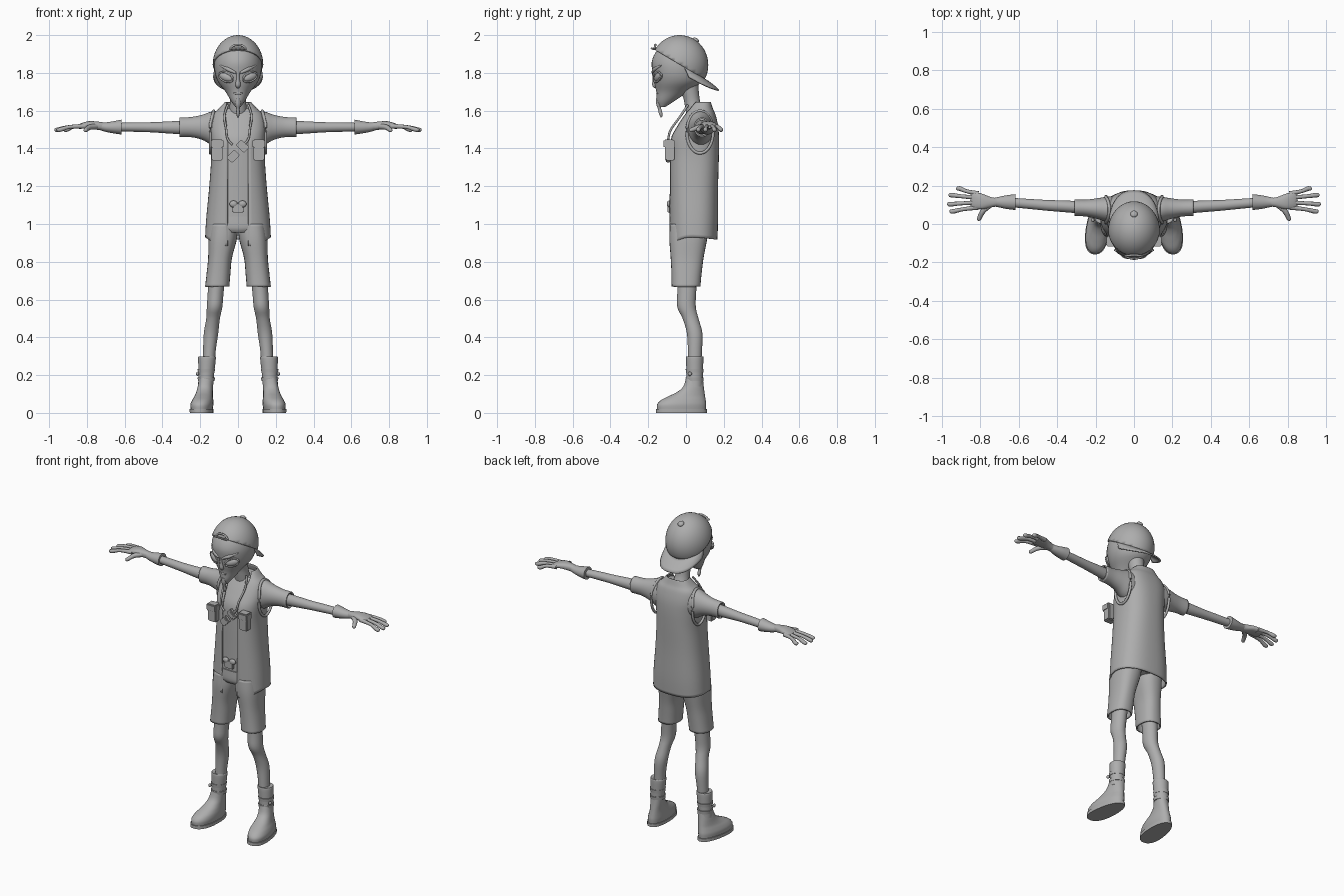
import bpy, bmesh, math
from mathutils import Vector, Matrix

if "Cube" in bpy.data.objects:
    bpy.data.objects.remove(bpy.data.objects["Cube"])

GREY = (0.42, 0.42, 0.42, 1)
grey = bpy.data.materials.new("plain grey")
grey.use_nodes = True
grey.diffuse_color = GREY
grey.node_tree.nodes["Principled BSDF"].inputs["Base Color"].default_value = GREY


def finish(bm, name, mirror=False, thick=0, subsurf=0):
    """Turn a bmesh into a smooth, optionally mirrored and thickened part."""
    bmesh.ops.recalc_face_normals(bm, faces=bm.faces)
    me = bpy.data.meshes.new(name)
    bm.to_mesh(me)
    bm.free()
    me.materials.append(grey)
    ob = bpy.data.objects.new(name, me)
    bpy.context.collection.objects.link(ob)
    if thick:
        m = ob.modifiers.new("Thickness", 'SOLIDIFY')
        m.thickness = thick
        m.offset = -1
    if subsurf:
        ob.modifiers.new("Smooth", 'SUBSURF').levels = subsurf
    if mirror:
        ob.modifiers.new("Mirror", 'MIRROR').use_mirror_merge = False
    bpy.ops.object.select_all(action='DESELECT')
    ob.select_set(True)
    bpy.context.view_layer.objects.active = ob
    bpy.ops.object.shade_smooth_by_angle(angle=math.radians(42))
    return ob


def power(v, p):
    return math.copysign(abs(v) ** (2 / p), v)


def refine(rings, steps=4):
    """Catmull-Rom interpolation between section rings."""
    out = []
    for i in range(len(rings) - 1):
        quad = [Vector(rings[max(0, min(len(rings) - 1, i + k))]) for k in (-1, 0, 1, 2)]
        a, b, c, d = quad
        for s in range(steps):
            t = s / steps
            out.append(0.5 * (2 * b + (c - a) * t + (2 * a - 5 * b + 4 * c - d) * t * t
                              + (3 * b - a - 3 * c + d) * t ** 3))
    return out + [Vector(rings[-1])]


def bridge(bm, rows, closed):
    n = len(rows[0])
    for r0, r1 in zip(rows, rows[1:]):
        for j in range(n if closed else n - 1):
            k = (j + 1) % n
            bm.faces.new((r0[j], r0[k], r1[k], r1[j]))


def loft(name, rings, axis='z', p=2, n=28, caps=True, smooth=True, warp=None, **kw):
    """Rings are (position, centre 1, centre 2, radius 1, radius 2)."""
    bm = bmesh.new()
    rows = []
    for t, c1, c2, r1, r2 in (refine(rings) if smooth else rings):
        row = []
        for j in range(n):
            a = math.tau * j / n
            u, v = c1 + r1 * power(math.cos(a), p), c2 + r2 * power(math.sin(a), p)
            co = Vector((u, v, t) if axis == 'z' else (t, u, v))
            row.append(bm.verts.new(warp(co) if warp else co))
        rows.append(row)
    bridge(bm, rows, True)
    if caps:
        bm.faces.new(rows[0])
        bm.faces.new(rows[-1])
    return finish(bm, name, **kw)


def ball(name, loc, size, rot=(0, 0, 0), **kw):
    bm = bmesh.new()
    bmesh.ops.create_uvsphere(bm, u_segments=24, v_segments=14, radius=1)
    place(bm, loc, size, rot)
    return finish(bm, name, **kw)


def place(bm, loc, size, rot):
    e = Matrix.Rotation(rot[2], 4, 'Z') @ Matrix.Rotation(rot[1], 4, 'Y') @ Matrix.Rotation(rot[0], 4, 'X')
    bm.transform(Matrix.Translation(loc) @ e @ Matrix.Diagonal((*size, 1)))


def box(name, loc, size, rot=(0, 0, 0), bevel=0.006, **kw):
    bm = bmesh.new()
    bmesh.ops.create_cube(bm, size=1)
    place(bm, loc, size, rot)
    bmesh.ops.bevel(bm, geom=bm.edges[:], offset=bevel, segments=2, affect='EDGES')
    return finish(bm, name, **kw)


def tube(name, pts, radii, closed=False, n=10, **kw):
    """Round tube along a smoothed path with varying radius."""
    rings = [(*q, r) for q, r in zip(pts, radii)]
    path = [Vector(q) for q in rings] if closed else refine(rings)
    bm = bmesh.new()
    rows = []
    for i, q in enumerate(path):
        prev = path[i - 1] if closed else path[max(i - 1, 0)]
        nxt = path[(i + 1) % len(path)] if closed else path[min(i + 1, len(path) - 1)]
        rot = (nxt - prev).to_3d().to_track_quat('Z', 'Y')
        rows.append([bm.verts.new(q.to_3d() + rot @ Vector((math.cos(math.tau * j / n), math.sin(math.tau * j / n), 0)) * q[3])
                     for j in range(n)])
    bridge(bm, rows + rows[:1] if closed else rows, True)
    if not closed:
        bm.faces.new(rows[0])
        bm.faces.new(rows[-1])
    return finish(bm, name, **kw)


# Head, neck and face
loft("head", [(1.62, 0, -.125, .014, .016), (1.65, 0, -.108, .036, .046), (1.70, 0, -.073, .066, .084),
              (1.75, 0, -.045, .104, .124), (1.80, 0, -.04, .122, .137), (1.86, 0, -.037, .124, .144),
              (1.92, 0, -.035, .105, .118), (1.97, 0, -.035, .05, .06)], n=36)
loft("neck", [(1.54, 0, .07, .06, .06), (1.62, 0, .04, .045, .045), (1.67, 0, .028, .043, .043),
              (1.74, 0, .01, .05, .055)])
ball("eyes", (.064, -.146, 1.778), (.042, .017, .022), (0, -.35, .45), mirror=True)
eye_rot = Matrix.Rotation(.45, 3, 'Z') @ Matrix.Rotation(-.35, 3, 'Y')
rim = [Vector((.064, -.153, 1.778)) + eye_rot @ Vector((.042 * math.cos(math.tau * i / 24), 0, .024 * math.sin(math.tau * i / 24)))
       for i in range(24)]
tube("eyelids", rim, [.005] * 24, closed=True, mirror=True)
tube("brows", [(.012, -.176, 1.80), (.05, -.166, 1.818), (.095, -.13, 1.84)], [.006, .011, .004], mirror=True)
tube("nose", [(0, -.172, 1.80), (0, -.168, 1.765), (0, -.165, 1.735), (0, -.155, 1.722)], [.008, .01, .014, .006])
ball("lips", (0, -.148, 1.692), (.026, .010, .008))
tube("goatee", [(0, -.147, 1.665), (0, -.143, 1.635), (0, -.14, 1.61), (0, -.134, 1.585), (0, -.13, 1.565)],
     [.012, .015, .009, .010, .004])

# Backward cap: dome cut by a slanted plane, brim, button and front strap
SLOPE = .59
def cap_edge(y):
    return 1.925 - SLOPE * (y + .17)

bm = bmesh.new()
bmesh.ops.create_uvsphere(bm, u_segments=40, v_segments=24, radius=1)
place(bm, (0, -.034, 1.842), (.134, .152, .158), (0, 0, 0))
bmesh.ops.bisect_plane(bm, geom=bm.verts[:] + bm.edges[:] + bm.faces[:], plane_co=(0, 0, cap_edge(0)),
                       plane_no=(0, SLOPE, 1), clear_inner=True)
finish(bm, "cap_dome", thick=.008)

bm = bmesh.new()
rows = []
for v in range(6):
    row = []
    for u in range(25):
        a = math.radians(-80 + 160 * u / 24)
        x = (.124 + .002 * v) * power(math.sin(a), 2 + .08 * v)
        y = -.034 + .135 * math.cos(a) + .075 * v / 5 * abs(math.cos(a)) ** .6
        row.append(bm.verts.new((x, y, cap_edge(y) + .004 - 1.6 * x * x * v / 5 - .014 * (v / 5) ** 2)))
    rows.append(row)
bridge(bm, rows, False)
finish(bm, "cap_brim", thick=.008)
ball("cap_button", (0, .052, 1.973), (.019, .019, .012), (-.5, 0, 0))
tube("cap_strap", [(-.045, -.167, 1.925), (-.02, -.163, 1.946), (.02, -.163, 1.946), (.045, -.167, 1.925)], [.006] * 4)
tube("cap_band", [(-.044, -.172, 1.925), (0, -.182, 1.93), (.044, -.172, 1.925)], [.005] * 3)

# Shirt body and sleeves
BODY = [(.88, 0, .038, .174, .128), (1.0, 0, .04, .168, .13), (1.2, 0, .04, .152, .13), (1.35, 0, .042, .142, .132),
        (1.45, 0, .045, .145, .13), (1.52, 0, .06, .147, .11), (1.58, 0, .072, .132, .084),
        (1.612, 0, .076, .1, .066), (1.645, 0, .082, .07, .05)]
loft("shirt", [(t, c, d, r - .012, s - .012) for t, c, d, r, s in BODY[1:-1]], p=2.5)
loft("sleeves", [(.08, .075, 1.50, .07, .10), (.14, .076, 1.507, .066, .088), (.19, .08, 1.512, .054, .066),
                 (.25, .083, 1.513, .044, .053), (.31, .085, 1.512, .043, .052)],
     axis='x', caps=False, thick=.008, mirror=True)

# Open vest with a shaped hem
GAPS = [(.055, 0), (.055, 0), (.055, 0), (.055, 0), (.055, 0), (.06, 0), (.068, 0), (.07, 0), (.06, 0)]
bm = bmesh.new()
rows = []
for (t, c, cy, rx, ry), (gap, _) in zip(refine(BODY), refine(GAPS)):
    start = math.asin((gap / rx) ** 1.25)
    row = []
    for j in range(49):
        a = start + (math.tau - 2 * start) * j / 48
        front = math.cos(a)
        drop = .05 * (1 - max(front, 0) ** 2 - .25 * max(-front, 0)) * max(0, (1.2 - t) / .32)
        row.append(bm.verts.new((rx * power(math.sin(a), 2.5), cy - ry * power(front, 2.5), t + drop)))
    rows.append(row)
bridge(bm, rows, False)
finish(bm, "vest", thick=.008)
hole = []
for i in range(32):
    a = math.tau * i / 32
    z = 1.487 + .112 * math.sin(a)
    hole.append((.146 - max(0, z - 1.53) * .25, .074 + .07 * math.cos(a), z))
tube("armhole_rims", hole, [.008] * 32, closed=True, mirror=True)

# Chest pouches, tags on a cord, belt buckle
box("pouches", (.111, -.085, 1.385), (.058, .05, .10), mirror=True)
box("pouch_flaps", (.111, -.09, 1.425), (.066, .056, .045), mirror=True)
tube("neck_cord", [(.055, .01, 1.63), (.072, -.03, 1.57), (.062, -.08, 1.50), (.055, -.094, 1.45), (.03, -.094, 1.42)],
     [.006] * 5, mirror=True)
for name, x, z, tilt in (("upper_tag", .024, 1.412, -.8), ("lower_tag", -.026, 1.358, .8)):
    box(name, (x, -.094, z), (.042, .022, .06), (0, tilt, 0), .004)
    box(name + "_plate", (x, -.106, z), (.026, .006, .042), (0, tilt, 0), .002)
loft("belt", [(1.06, 0, .04, .155, .122), (1.10, 0, .04, .15, .122)], p=2.5, smooth=False)
box("buckle", (0, -.088, 1.085), (.062, .02, .055))
ball("buckle_lobes", (.024, -.09, 1.106), (.021, .012, .018), mirror=True)

# Shorts
loft("shorts_seat", [(.955, 0, .015, .10, .09), (.98, 0, .018, .145, .105), (1.04, 0, .03, .15, .115)], p=2.5)
loft("shorts_legs", [(.668, .11, 0, .064, .076), (.74, .103, .003, .063, .08), (.82, .095, .006, .063, .087),
                     (.92, .081, .012, .075, .1), (1.0, .074, .02, .074, .105)],
     p=2.4, caps=False, thick=.008, mirror=True)

# Legs, socks and shoes
loft("legs", [(.24, .155, .045, .032, .036), (.32, .152, .047, .033, .037), (.42, .143, .046, .038, .041),
              (.50, .132, .024, .036, .042), (.56, .124, .003, .041, .049), (.64, .118, .004, .042, .05),
              (.80, .105, .01, .045, .055)], mirror=True)
loft("socks", [(.14, .172, .045, .04, .043), (.20, .168, .046, .041, .043), (.29, .164, .046, .047, .046),
               (.298, .164, .046, .043, .042)], mirror=True)
for z in (.18, .225):
    loft("sock_strap", [(z - .012, .168, .046, .044, .046), (z + .008, .168, .046, .046, .048)], smooth=False, mirror=True)
ball("sock_studs", (.214, .02, .207), (.008, .011, .011), mirror=True)


def foot(co):
    """Widen the toe and turn the foot slightly outward."""
    cx = .19 - co.z * .12
    return Vector((cx + (co.x - cx) * (1 - .9 * (co.y + .03)) - .1 * (co.y - .02), co.y, co.z))

loft("soles", [(0, .186, -.024, .061, .135), (.02, .186, -.024, .061, .135)], p=2.3, smooth=False, warp=foot, mirror=True)
loft("shoes", [(.02, .186, -.024, .057, .13), (.045, .185, -.023, .059, .13), (.068, .182, -.014, .055, .118),
               (.088, .179, .004, .049, .097), (.11, .177, .025, .045, .073), (.14, .174, .04, .043, .054),
               (.19, .168, .045, .04, .044)], p=2.2, warp=foot, mirror=True)

# Arms, wrist cuffs and hands
loft("arms", [(.22, .083, 1.512, .034, .038), (.33, .09, 1.511, .031, .034), (.45, .097, 1.512, .028, .027),
              (.54, .104, 1.513, .026, .025), (.65, .113, 1.513, .024, .022)], axis='x', mirror=True)
loft("cuffs", [(.618, .114, 1.513, .041, .039), (.66, .114, 1.512, .036, .032), (.70, .114, 1.513, .028, .025),
               (.73, .114, 1.518, .022, .021)], axis='x', mirror=True)
loft("palms", [(.70, .114, 1.516, .02, .019), (.74, .113, 1.52, .026, .022), (.79, .117, 1.525, .04, .019),
               (.835, .124, 1.518, .044, .014), (.85, .125, 1.514, .036, .008)], axis='x', p=2.3, mirror=True)
for name, y0, tip_x, tip_y in (("fore", .087, .96, .066), ("middle", .112, .972, .103),
                               ("ring", .137, .965, .15), ("little", .158, .925, .184)):
    mid_x = (.82 + tip_x) / 2
    tube(name + "_fingers", [(.81, y0, 1.518), (mid_x, (y0 + tip_y) / 2, 1.514), (tip_x - .02, tip_y, 1.50),
                             (tip_x - .004, tip_y, 1.498), (tip_x, tip_y, 1.497)], [.013, .010, .012, .009, .002], mirror=True)
tube("thumbs", [(.75, .10, 1.517), (.785, .068, 1.512), (.803, .035, 1.50), (.808, .022, 1.496), (.809, .016, 1.495)],
     [.016, .014, .012, .010, .002], mirror=True)
